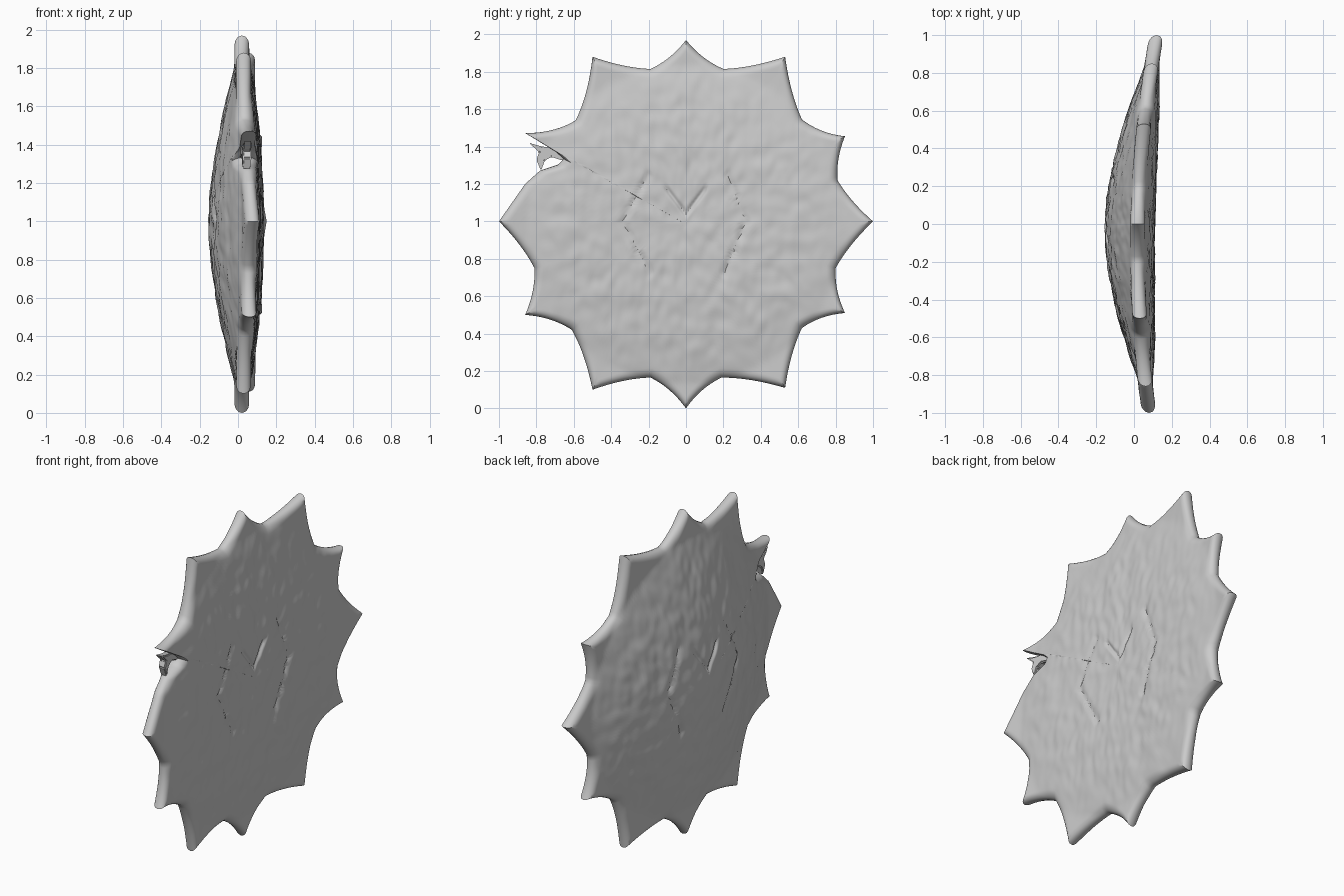
import bpy, bmesh, math
from mathutils import Vector, noise

if "Cube" in bpy.data.objects:
    bpy.data.objects.remove(bpy.data.objects["Cube"])

CZ = 0.985   # height of the shield centre

# Star tips and the valleys that follow them, counter-clockwise as (y, z)
tips = [(1, 1), (.85, 1.455), (.53, 1.88), (0, 1.97), (-.5, 1.88), (-.86, 1.472),
        (-1, 1), (-.86, .5), (-.5, .1), (0, 0), (.53, .11), (.85, .51)]
valleys = [(.81, 1.22), (.62, 1.545), (.20, 1.815), (-.19, 1.815), (-.59, 1.54), None,
           (-.81, .75), (-.61, .42), (-.19, .165), (.19, .165), (.62, .43), (.80, .75)]
broken = [(-.86, 1.472), (-.70, 1.375), (-.655, 1.335), (-.68, 1.305), (-.78, 1.272),
          (-.86, 1.20), (-1, 1)]
STEPS = 24


def polyline(pts, n):
    lens = [(Vector(b) - Vector(a)).length for a, b in zip(pts, pts[1:])]
    out = []
    for i in range(n):
        s = sum(lens) * i / n
        k = 0
        while s > lens[k]:
            s -= lens[k]
            k += 1
        out.append(Vector(pts[k]).lerp(Vector(pts[k + 1]), s / lens[k]))
    return out


def star_outline():
    pts = []
    for i, v in enumerate(valleys):
        a, b = Vector(tips[i]), Vector(tips[(i + 1) % 12])
        if v is None:
            pts += polyline(broken, STEPS * 2)
            continue
        v = Vector(v)
        c = 2 * v - (a + b) / 2
        for k in range(STEPS):
            t = k / STEPS
            curve = a * (1 - t) ** 2 + c * 2 * t * (1 - t) + b * t * t
            line = a.lerp(v, t * 2) if t < .5 else v.lerp(b, t * 2 - 1)
            pts.append(curve * .5 + line * .5)
    return pts


def mid_x(y):
    # gentle bend of the whole plate
    return .02 + .02 * y + .08 * y * y


def seg_dist(p, a, b):
    a, b = Vector(a), Vector(b)
    t = max(0, min(1, (p - a).dot(b - a) / (b - a).length_squared))
    return (p - a - (b - a) * t).length


HEXAGON = [(-.34, 1.0), (-.2, 1.25), (.22, 1.25), (.32, 1.0), (.2, .72), (-.19, .72)]
GROOVES = [(HEXAGON[i], HEXAGON[(i + 1) % 6]) for i in (0, 2, 3, 5)]
NOTCH = [((-.1, 1.17), (0, 1.04)), ((0, 1.04), (.1, 1.17))]


def relief(y, z, side):
    # worn, hammered surface with carved lines
    r = math.hypot(y, z - CZ)
    p = Vector((y, z))
    fade = max(.15, min(1, (.95 - r) / .3))
    h = .006 * noise.noise(Vector((y * 9, z * 9, side * 5)))
    h += .005 * noise.noise(Vector((y * 22, z * 14, side * 9)))
    h *= fade
    if r < .5:
        d = min(seg_dist(p, a, b) for a, b in GROOVES)
        h -= .010 * math.exp(-(d / .014) ** 2)
        d = min(seg_dist(p, a, b) for a, b in NOTCH)
        h -= .012 * math.exp(-(d / .012) ** 2)
    return h


def half_thickness(r, side):
    if side < 0:
        return .038 + .137 * max(0, 1 - (r / .82) ** 1.6)
    return .038 + .052 * max(0, 1 - (r / .85) ** 3)


def finish(bm, name):
    bmesh.ops.recalc_face_normals(bm, faces=bm.faces)
    me = bpy.data.meshes.new(name)
    bm.to_mesh(me)
    bm.free()
    ob = bpy.data.objects.new(name, me)
    bpy.context.collection.objects.link(ob)
    bpy.ops.object.select_all(action='DESELECT')
    ob.select_set(True)
    bpy.context.view_layer.objects.active = ob
    bpy.ops.object.shade_smooth_by_angle(angle=math.radians(40))
    return ob


# Star-shaped shield: two domed faces sharing a rounded rim
outline = star_outline()
N = len(outline)
RINGS = 46
fracs = [.94 * k / RINGS for k in range(1, RINGS + 1)] + [.955, .97, .98, .988, .995]
centre = Vector((0, CZ))
bm = bmesh.new()
rim = [bm.verts.new((mid_x(p.x), p.x, p.y)) for p in outline]
for side in (-1, 1):
    rings = []
    for f in fracs:
        ring = []
        for p in outline:
            q = centre.lerp(p, f)
            r = (q - centre).length
            d = (p - centre).length * (1 - f)
            edge = math.sqrt(1 - (1 - d / .05) ** 2) if d < .05 else 1
            h = (half_thickness(r, side) + relief(q.x, q.y, side)) * edge
            ring.append(bm.verts.new((mid_x(q.x) + side * h, q.x, q.y)))
        rings.append(ring)
    rings.append(rim)
    hub = bm.verts.new((mid_x(0) + side * half_thickness(0, side), 0, CZ))
    for i in range(N):
        j = (i + 1) % N
        bm.faces.new((hub, rings[0][i], rings[0][j]))
        for a, b in zip(rings, rings[1:]):
            bm.faces.new((a[i], b[i], b[j], a[j]))
finish(bm, "star_shield")

# Torn fragment hanging on at the damaged point
shard = [(-.84, 1.42), (-.77, 1.40), (-.71, 1.395), (-.64, 1.36), (-.66, 1.325),
         (-.72, 1.345), (-.755, 1.325), (-.775, 1.27), (-.80, 1.33), (-.785, 1.37)]
bm = bmesh.new()
face = bm.faces.new([bm.verts.new((mid_x(y) - .03, y, z)) for y, z in shard])
ext = bmesh.ops.extrude_face_region(bm, geom=[face])
bmesh.ops.translate(bm, vec=(.045, 0, 0),
                    verts=[g for g in ext['geom'] if isinstance(g, bmesh.types.BMVert)])
bmesh.ops.bevel(bm, geom=bm.edges[:], offset=.006, segments=2, affect='EDGES')
finish(bm, "torn_fragment")
